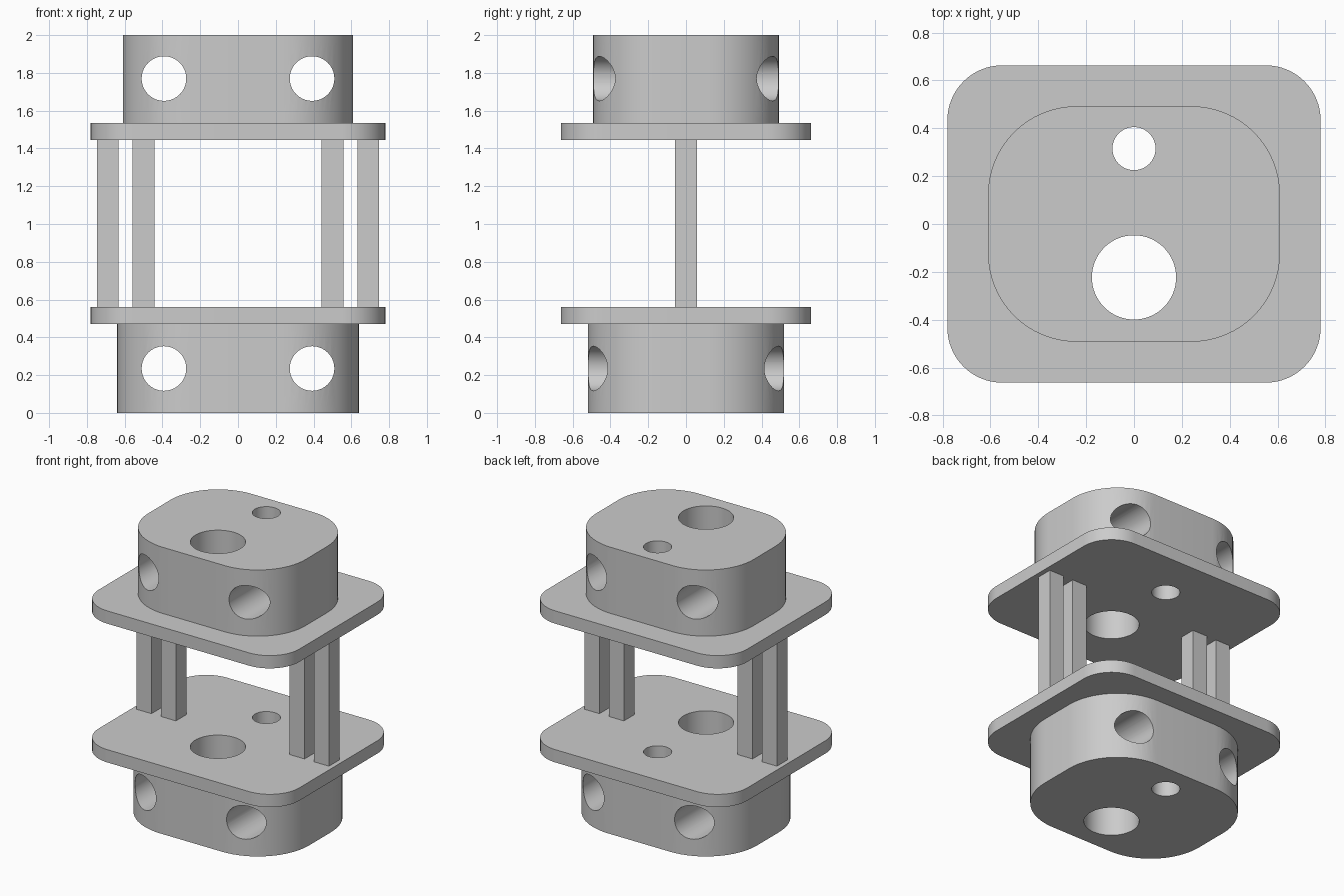
import bpy, bmesh, math
from mathutils import Matrix, Vector

cube = bpy.data.objects.get("Cube")
if cube:
    bpy.data.objects.remove(cube, do_unlink=True)

grey = bpy.data.materials.new("plain grey")
grey.use_nodes = True
grey.diffuse_color = (0.6, 0.6, 0.6, 1)
grey.node_tree.nodes["Principled BSDF"].inputs["Base Color"].default_value = (0.6, 0.6, 0.6, 1)


def make_object(name, bm):
    bmesh.ops.recalc_face_normals(bm, faces=bm.faces[:])
    mesh = bpy.data.meshes.new(name)
    bm.to_mesh(mesh)
    bm.free()
    mesh.materials.append(grey)
    obj = bpy.data.objects.new(name, mesh)
    bpy.context.collection.objects.link(obj)
    return obj


def rounded_slab(name, hx, hy, radius, z0, z1, steps=16):
    """Rounded rectangle extruded from z0 to z1."""
    bm = bmesh.new()
    verts = []
    for i, (sx, sy) in enumerate([(1, 1), (-1, 1), (-1, -1), (1, -1)]):
        for k in range(steps + 1):
            a = (i + k / steps) * math.pi / 2
            verts.append(bm.verts.new((sx * (hx - radius) + radius * math.cos(a),
                                       sy * (hy - radius) + radius * math.sin(a), z0)))
    base = bm.faces.new(verts)
    out = bmesh.ops.extrude_face_region(bm, geom=[base], use_keep_orig=True)
    top = [v for v in out["geom"] if isinstance(v, bmesh.types.BMVert)]
    bmesh.ops.translate(bm, verts=top, vec=(0, 0, z1 - z0))
    return make_object(name, bm)


def drill(obj, center, radius, axis):
    """Bore a round hole right through obj along the given axis."""
    bm = bmesh.new()
    turn = Vector((0, 0, 1)).rotation_difference(Vector(axis)).to_matrix().to_4x4()
    bmesh.ops.create_cone(bm, cap_ends=True, segments=64, radius1=radius, radius2=radius,
                          depth=3, matrix=Matrix.Translation(center) @ turn)
    cutter = make_object("drill", bm)
    cutter.hide_render = True
    mod = obj.modifiers.new("hole", 'BOOLEAN')
    mod.operation, mod.solver, mod.object = 'DIFFERENCE', 'EXACT', cutter
    bpy.context.view_layer.objects.active = obj
    bpy.ops.object.modifier_apply(modifier=mod.name)
    bpy.data.objects.remove(cutter, do_unlink=True)


def smooth(obj):
    bpy.ops.object.select_all(action='DESELECT')
    obj.select_set(True)
    bpy.context.view_layer.objects.active = obj
    bpy.ops.object.shade_smooth_by_angle(angle=math.radians(30))


# Blocks and flanges
lower_block = rounded_slab("lower_block", 0.64, 0.52, 0.40, 0, 0.47)
lower_flange = rounded_slab("lower_flange", 0.78, 0.663, 0.23, 0.47, 0.56)
upper_flange = rounded_slab("upper_flange", 0.78, 0.663, 0.23, 1.445, 1.535)
upper_block = rounded_slab("upper_block", 0.61, 0.492, 0.37, 1.535, 2)

# Vertical bores through all slabs
for slab in (lower_block, lower_flange, upper_flange, upper_block):
    drill(slab, (0, 0.315, 1), 0.09, (0, 0, 1))
    drill(slab, (0, -0.223, 1), 0.176, (0, 0, 1))

# Front-to-back bores through the blocks
for block, z in ((lower_block, 0.235), (upper_block, 1.77)):
    for side in (-1, 1):
        drill(block, (side * 0.392, 0, z), 0.118, (0, 1, 0))

for slab in (lower_block, lower_flange, upper_flange, upper_block):
    smooth(slab)

# Square posts, a pair on each side
for side_name, side in (("left", 1), ("right", -1)):
    for place, x in (("outer", 0.69), ("inner", 0.5)):
        bm = bmesh.new()
        bmesh.ops.create_cube(bm, size=1, matrix=Matrix.Translation((side * x, 0, 1.0025))
                              @ Matrix.Diagonal((0.115, 0.115, 0.885, 1)))
        make_object(f"{side_name}_{place}_post", bm)
